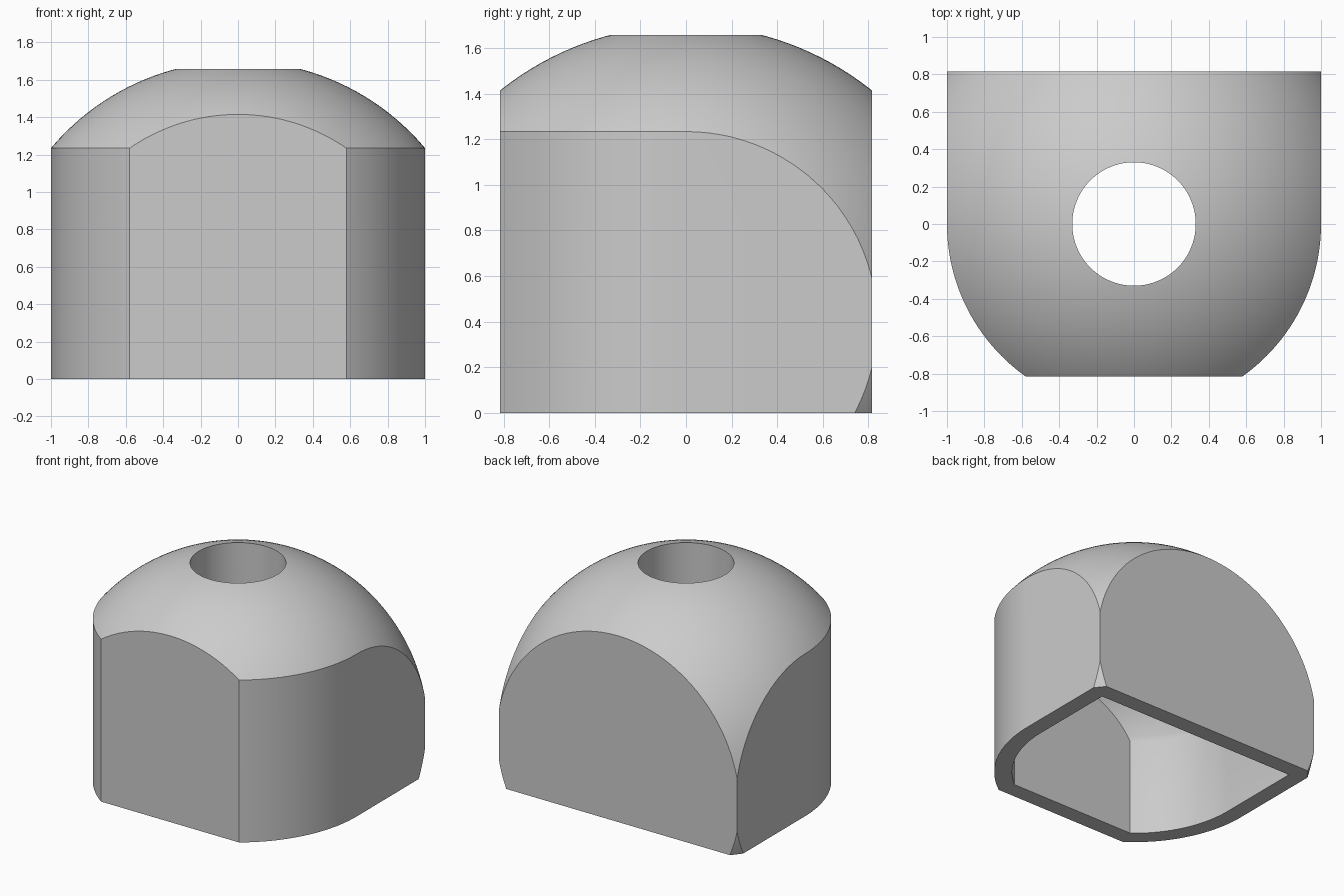
import bpy, bmesh
from math import sin, cos, pi, asin
from mathutils import Matrix

cube = bpy.data.objects.get("Cube")
if cube:
    bpy.data.objects.remove(cube, do_unlink=True)

CENTRE = 0.395      # height of the sphere centre
OUTER, INNER = 1.3055, 0.945
SEGMENTS = 128

grey = bpy.data.materials.new("light grey")
grey.use_nodes = True
colour = (0.6, 0.6, 0.6, 1)
grey.diffuse_color = colour
grey.node_tree.nodes["Principled BSDF"].inputs["Base Color"].default_value = colour


def finish(bm, name):
    bmesh.ops.recalc_face_normals(bm, faces=bm.faces)
    mesh = bpy.data.meshes.new(name)
    bm.to_mesh(mesh)
    bm.free()
    mesh.materials.append(grey)
    obj = bpy.data.objects.new(name, mesh)
    bpy.context.collection.objects.link(obj)
    return obj


def lathe(name, profile):
    """Revolve (radius, height) points about the z axis."""
    bm = bmesh.new()
    verts = [bm.verts.new((r, 0, z)) for r, z in profile]
    edges = [bm.edges.new(pair) for pair in zip(verts, verts[1:])]
    bmesh.ops.spin(bm, geom=verts + edges, cent=(0, 0, 0), axis=(0, 0, 1),
                   angle=2 * pi, steps=SEGMENTS)
    bmesh.ops.remove_doubles(bm, verts=bm.verts, dist=1e-5)
    return finish(bm, name)


def arch_prism(name, radius, depth, bottom, top):
    """Square back, half-round sides and a flat front, extruded upward."""
    end, steps = asin(depth / radius), 28
    side = [(radius, depth)]
    side += [(radius * cos(end * i / steps), -radius * sin(end * i / steps))
             for i in range(steps + 1)]
    outline = side + [(-x, y) for x, y in reversed(side)]
    bm = bmesh.new()
    face = bm.faces.new([bm.verts.new((x, y, bottom)) for x, y in outline])
    extruded = bmesh.ops.extrude_face_region(bm, geom=[face])["geom"]
    bmesh.ops.translate(bm, vec=(0, 0, top - bottom),
                        verts=[v for v in extruded if isinstance(v, bmesh.types.BMVert)])
    return finish(bm, name)


def combine(target, tool, operation):
    """Apply a boolean and discard the tool."""
    mod = target.modifiers.new(operation.lower(), "BOOLEAN")
    mod.operation, mod.object, mod.solver = operation, tool, "EXACT"
    bpy.context.view_layer.objects.active = target
    bpy.ops.object.modifier_apply(modifier=mod.name)
    bpy.data.objects.remove(tool, do_unlink=True)


def arc(radius, start, steps):
    """Circle points from a start angle up to the pole."""
    angles = [start + (pi / 2 - start) * i / steps for i in range(steps)]
    return [(radius * cos(a), CENTRE + radius * sin(a)) for a in angles] \
        + [(0, CENTRE + radius)]


# Domed outer body
body = arch_prism("domed_cap", 1, 0.815, 0, 2)
sphere = lathe("outer_sphere", [(0, CENTRE - OUTER)] + arc(OUTER, -pi / 2 + 0.02, 80))
combine(body, sphere, "INTERSECT")

# Hollow underside with its own dome, flaring toward the rear corners
cavity = arch_prism("cavity", 0.872, 0.685, -0.1, 2)
dome = lathe("cavity_dome", [(0, -0.2), (1.24, -0.2)] + arc(INNER, 0, 40))
combine(cavity, dome, "INTERSECT")
combine(body, cavity, "DIFFERENCE")

# Round hole through the top
bm = bmesh.new()
bmesh.ops.create_cone(bm, cap_ends=True, segments=SEGMENTS, radius1=0.33, radius2=0.33,
                      depth=1.5, matrix=Matrix.Translation((0, 0, 1.6)))
combine(body, finish(bm, "top_hole"), "DIFFERENCE")

bpy.ops.object.select_all(action="DESELECT")
body.select_set(True)
bpy.context.view_layer.objects.active = body
bpy.ops.object.shade_smooth_by_angle(angle=pi / 6)
